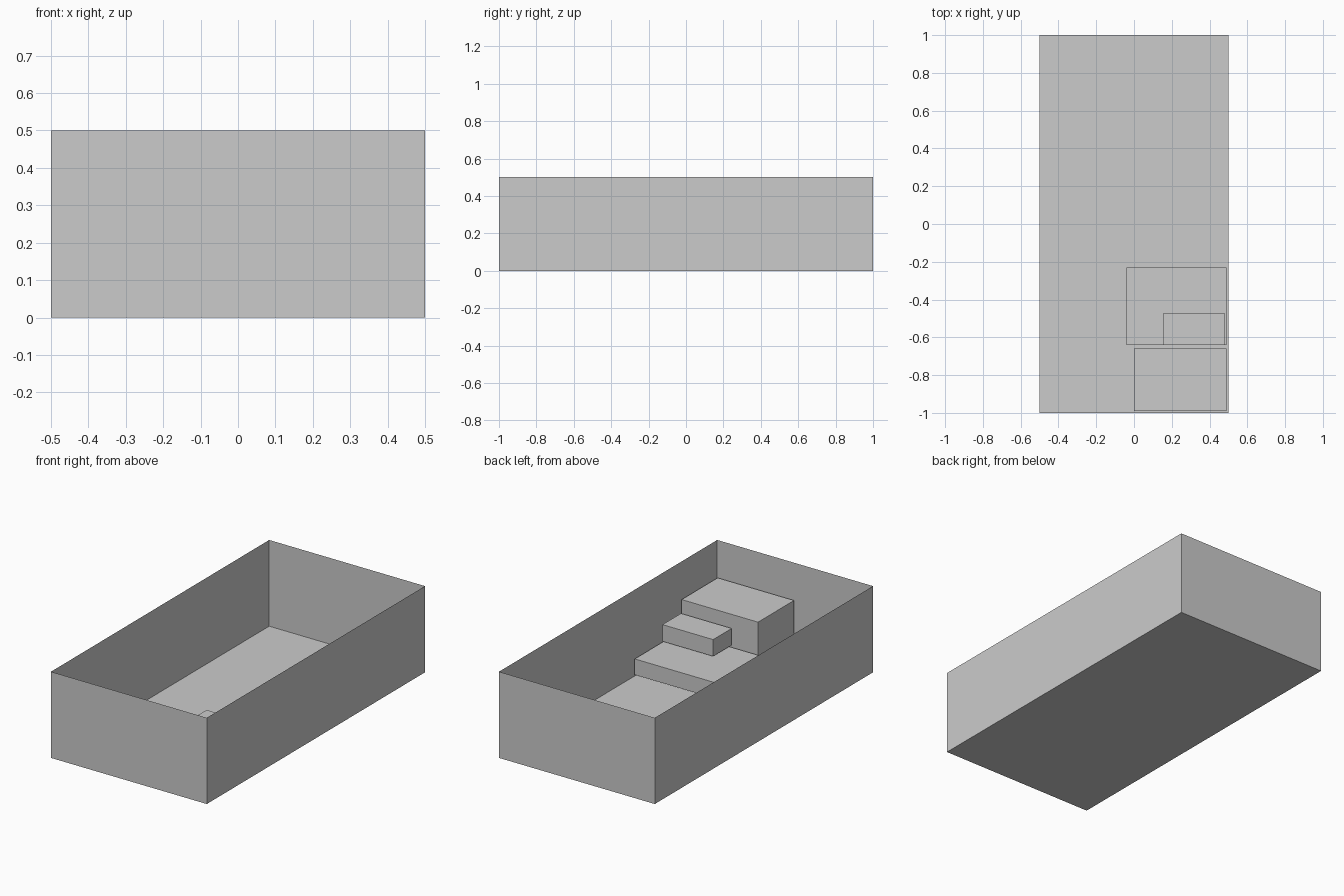
import bpy, bmesh
from mathutils import Vector

if "Cube" in bpy.data.objects:
    bpy.data.objects.remove(bpy.data.objects["Cube"])

grey = bpy.data.materials.new("light_grey")
grey.diffuse_color = (0.6, 0.6, 0.6, 1)
grey.use_nodes = True
grey.node_tree.nodes["Principled BSDF"].inputs["Base Color"].default_value = grey.diffuse_color


def box(name, lo, hi, open_top=False):
    """Axis-aligned box between two corners, optionally without its lid."""
    lo, hi = Vector(lo), Vector(hi)
    bm = bmesh.new()
    bmesh.ops.create_cube(bm, size=1)
    bmesh.ops.scale(bm, vec=hi - lo, verts=bm.verts)
    bmesh.ops.translate(bm, vec=(lo + hi) / 2, verts=bm.verts)
    if open_top:
        lid = [f for f in bm.faces if f.normal.z > 0.9]
        bmesh.ops.delete(bm, geom=lid, context='FACES_ONLY')
    mesh = bpy.data.meshes.new(name)
    bm.to_mesh(mesh)
    bm.free()
    mesh.materials.append(grey)
    obj = bpy.data.objects.new(name, mesh)
    bpy.context.collection.objects.link(obj)
    return obj


# Open container with paper-thin walls
box("container", (-0.5, -1, 0), (0.5, 1, 0.5), open_top=True)

# Packed boxes, each with a small clearance around it
box("tall_box", (0.0, -0.99, 0.01), (0.49, -0.66, 0.287))
box("flat_box", (-0.04, -0.64, 0.015), (0.49, -0.23, 0.107))
box("small_box", (0.155, -0.64, 0.12), (0.48, -0.47, 0.217))
